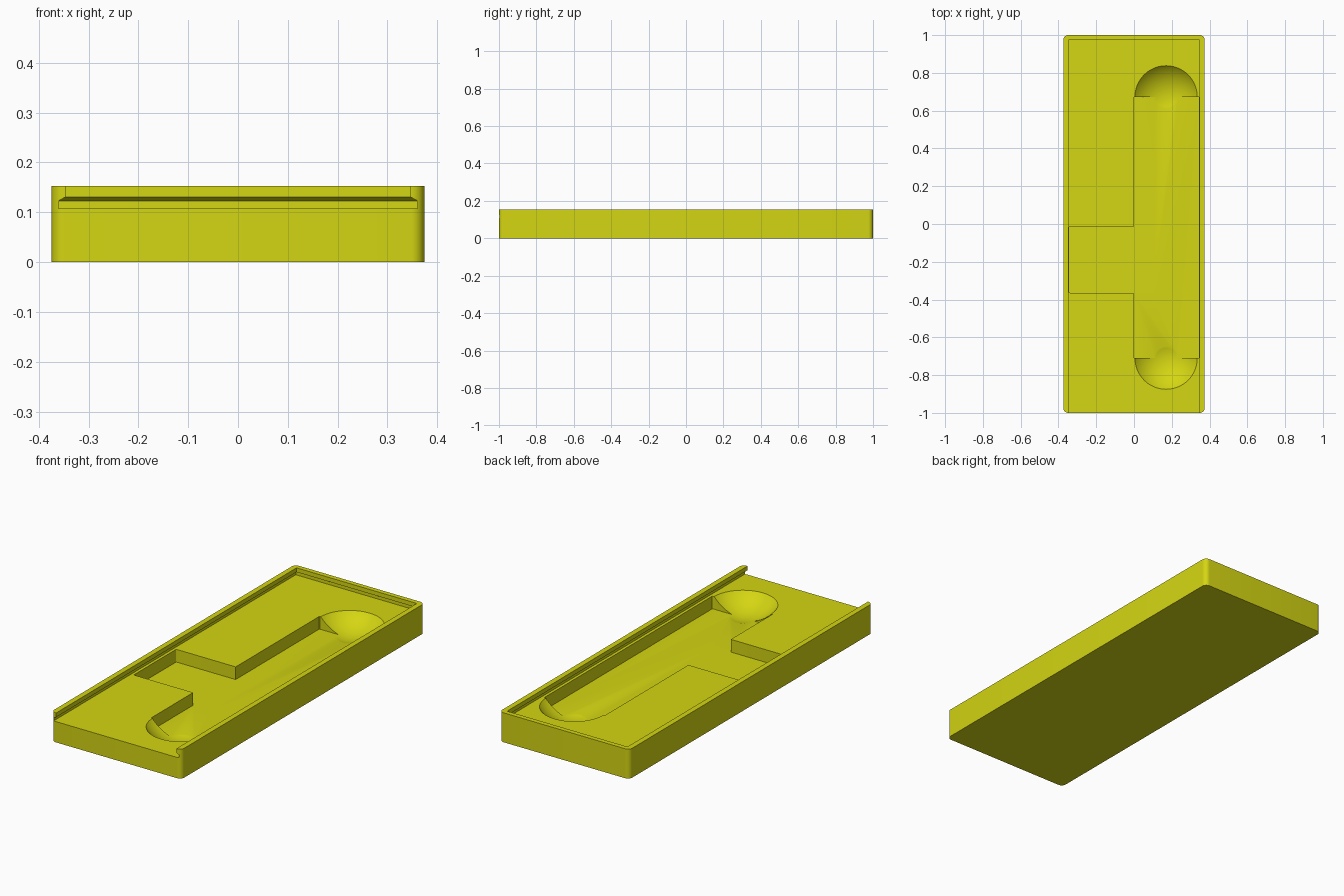
import bpy, bmesh, math
from mathutils import Vector

if "Cube" in bpy.data.objects:
    bpy.data.objects.remove(bpy.data.objects["Cube"])

WIDTH, LEDGE, FLOOR, HEIGHT = 0.374, 0.108, 0.042, 0.153
CUT_TOP = 0.113  # pocket cutters end inside the empty lid channel

mat = bpy.data.materials.new("olive yellow")
mat.use_nodes = True
colour = (0.66, 0.67, 0.006, 1)
mat.diffuse_color = colour
mat.node_tree.nodes["Principled BSDF"].inputs["Base Color"].default_value = colour


def finish(bm, name):
    bmesh.ops.recalc_face_normals(bm, faces=bm.faces)
    mesh = bpy.data.meshes.new(name)
    bm.to_mesh(mesh)
    bm.free()
    mesh.materials.append(mat)
    obj = bpy.data.objects.new(name, mesh)
    bpy.context.collection.objects.link(obj)
    return obj


def block(name, lo, hi, radius=0.0, segments=6):
    """Box between two corners, with rounded upright edges."""
    bm = bmesh.new()
    bmesh.ops.create_cube(bm, size=1)
    lo, hi = Vector(lo), Vector(hi)
    for v in bm.verts:
        v.co = Vector([(a + b) / 2 + c * (b - a) for a, b, c in zip(lo, hi, v.co)])
    if radius:
        upright = [e for e in bm.edges
                   if abs(e.verts[0].co.z - e.verts[1].co.z) > 0.01]
        bmesh.ops.bevel(bm, geom=upright, offset=radius, segments=segments,
                        profile=0.5, affect='EDGES')
    return finish(bm, name)


def lid_channel():
    """Open-fronted channel with an undercut on both sides and the back."""
    bm = bmesh.new()
    rings = []
    for x, back, z in ((0.36, 0.989, LEDGE), (0.36, 0.989, 0.123),
                       (0.346, 0.975, 0.131), (0.346, 0.975, 0.2)):
        rings.append([bm.verts.new(p) for p in
                      ((-x, -1.1, z), (x, -1.1, z), (x, back, z), (-x, back, z))])
    for a, b in zip(rings, rings[1:]):
        for i in range(4):
            j = (i + 1) % 4
            bm.faces.new((a[i], a[j], b[j], b[i]))
    bm.faces.new(rings[0])
    bm.faces.new(rings[-1])
    return finish(bm, "lid_channel_cutter")


def dish(name, y):
    """Shallow spherical finger scoop, trimmed flat above the ledge."""
    rim, depth = 0.165, 0.075
    radius = (rim ** 2 + depth ** 2) / (2 * depth)
    bm = bmesh.new()
    bmesh.ops.create_uvsphere(bm, u_segments=96, v_segments=64, radius=radius)
    bmesh.ops.translate(bm, verts=bm.verts, vec=(0.17, y, LEDGE - depth + radius))
    cut = bmesh.ops.bisect_plane(
        bm, geom=bm.verts[:] + bm.edges[:] + bm.faces[:],
        plane_co=(0, 0, CUT_TOP), plane_no=(0, 0, 1), clear_outer=True)
    rim_edges = [g for g in cut["geom_cut"] if isinstance(g, bmesh.types.BMEdge)]
    bmesh.ops.contextual_create(bm, geom=rim_edges)
    return finish(bm, name)


# Tray body
tray = block("tray_body", (-WIDTH, -1, 0), (WIDTH, 1, HEIGHT), 0.026, 8)

# Lid channel, long pocket, side notch and the two finger scoops
cutters = [
    lid_channel(),
    block("long_pocket_cutter", (-0.003, -0.71, FLOOR), (0.345, 0.673, CUT_TOP), 0.006, 3),
    block("side_notch_cutter", (-0.345, -0.364, FLOOR), (0.1, -0.015, CUT_TOP), 0.006, 3),
    dish("back_scoop_cutter", 0.673),
    dish("front_scoop_cutter", -0.71),
]
for cutter in cutters:
    mod = tray.modifiers.new(cutter.name, 'BOOLEAN')
    mod.operation = 'DIFFERENCE'
    mod.solver = 'EXACT'
    mod.object = cutter

# Bake the cuts and drop the helpers
bpy.context.view_layer.update()
graph = bpy.context.evaluated_depsgraph_get()
baked = bpy.data.meshes.new_from_object(tray.evaluated_get(graph))
tray.modifiers.clear()
tray.data = baked
baked.materials.clear()
baked.materials.append(mat)
for cutter in cutters:
    bpy.data.objects.remove(cutter)
for poly in baked.polygons:
    poly.material_index = 0

# Smooth the curved parts, keep the edges sharp
bpy.context.view_layer.objects.active = tray
tray.select_set(True)
bpy.ops.object.shade_smooth_by_angle(angle=math.radians(25))
